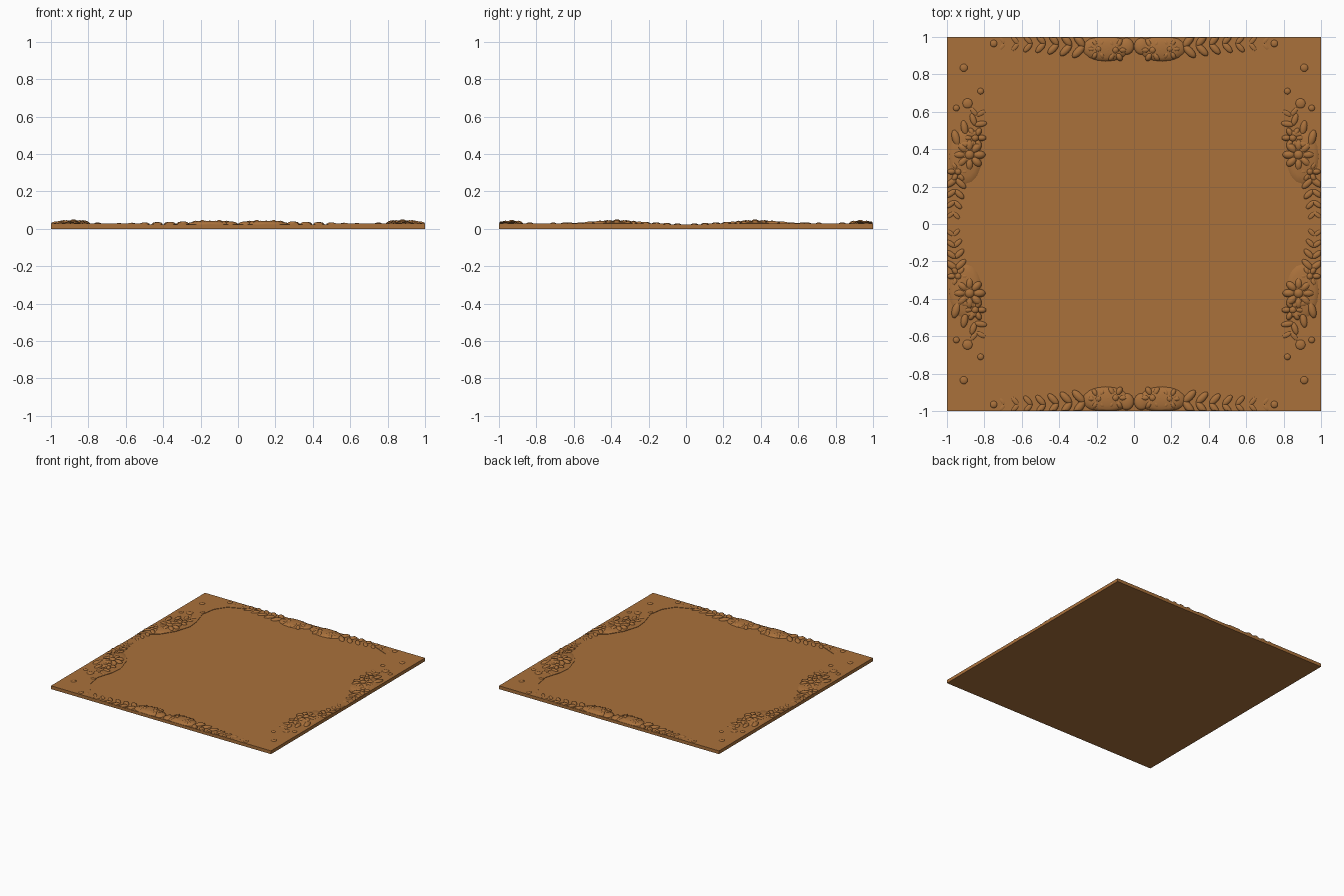
import bpy, bmesh, math
from mathutils import Matrix, Vector

if "Cube" in bpy.data.objects:
    bpy.data.objects.remove(bpy.data.objects["Cube"])

wood = bpy.data.materials.new("warm brown wood")
wood.diffuse_color = (0.40, 0.165, 0.044, 1)
wood.use_nodes = True
wood.node_tree.nodes["Principled BSDF"].inputs["Base Color"].default_value = wood.diffuse_color
BASE = 0.024


def finish(name, bm, smooth=True):
    # mirror the finished quarter into all four corners
    bmesh.ops.recalc_face_normals(bm, faces=bm.faces)
    me = bpy.data.meshes.new(name)
    bm.to_mesh(me)
    bm.free()
    ob = bpy.data.objects.new(name, me)
    bpy.context.collection.objects.link(ob)
    me.materials.append(wood)
    if smooth:
        for p in me.polygons:
            p.use_smooth = True
    return ob


def mirror_four(ob):
    m = ob.modifiers.new("four corners", "MIRROR")
    m.use_axis = (True, True, False)
    m.use_mirror_merge = False


def dome(bm, x, y, rx, ry, top, deg=0, floor=BASE):
    # low rounded lump with an open hidden underside, kept inside the tile edge
    r = bmesh.ops.create_uvsphere(bm, u_segments=16, v_segments=8, radius=1)
    vs = r["verts"]
    low = [v for v in vs if v.co.z < -0.01]
    bmesh.ops.delete(bm, geom=low, context="VERTS")
    vs = [v for v in vs if v.is_valid]
    mat = Matrix.Translation((x, y, floor)) @ Matrix.Rotation(math.radians(deg), 4, "Z")
    for v in vs:
        v.co = mat @ Vector((v.co.x * rx, v.co.y * ry, v.co.z * (top - floor)))
        v.co.x = max(0.0, min(v.co.x, 0.998))
        v.co.y = max(0.0, min(v.co.y, 0.998))


def rosette(bm, x, y, r, top, petals):
    for i in range(petals):
        a = 2 * math.pi * i / petals
        dome(bm, x + 0.6 * r * math.cos(a), y + 0.6 * r * math.sin(a),
             r * 0.42, r * 0.27, top - 0.004, math.degrees(a))
    dome(bm, x, y, r * 0.36, r * 0.36, top)


def leaves(bm, pts, size, h0, h1):
    # pairs of leaves shrinking along a path
    n = len(pts)
    for i, (x, y) in enumerate(pts):
        a, b = pts[max(0, i - 1)], pts[min(n - 1, i + 1)]
        d = math.degrees(math.atan2(b[1] - a[1], b[0] - a[0]))
        s = size * (1 - 0.5 * i / n)
        h = h0 + (h1 - h0) * i / (n - 1)
        for side in (-1, 1):
            t = math.radians(d + side * 50)
            dome(bm, x + 0.5 * s * math.cos(t), y + 0.5 * s * math.sin(t),
                 s * 0.6, s * 0.28, h, d + side * 50)


# flat tile
bm = bmesh.new()
bmesh.ops.create_cube(bm, size=1, matrix=Matrix.Translation((0, 0, BASE / 2))
                      @ Matrix.Diagonal((2, 2, BASE, 1)))
finish("tile", bm, False)

# slightly raised corner fields with a wavy inner outline
outline = [(1, 1), (0.5, 1), (0.6, 0.94), (0.72, 0.89), (0.78, 0.8), (0.8, 0.68),
           (0.76, 0.55), (0.75, 0.45), (0.79, 0.32), (0.86, 0.21), (1, 0.12)]
bm = bmesh.new()
face = bm.faces.new([bm.verts.new((x, y, BASE - 0.002)) for x, y in outline])
ext = bmesh.ops.extrude_face_region(bm, geom=[face])
for g in ext["geom"]:
    if isinstance(g, bmesh.types.BMVert):
        g.co.z = 0.027
mirror_four(finish("corner_field", bm, False))

# carving in the middle of the front and back edges
bm = bmesh.new()
dome(bm, 0.15, 0.94, 0.125, 0.07, 0.043)
rosette(bm, 0.1, 0.93, 0.065, 0.047, 6)
rosette(bm, 0.19, 0.935, 0.06, 0.047, 6)
dome(bm, 0.04, 0.95, 0.04, 0.045, 0.039)
leaves(bm, [(0.27, 0.95), (0.34, 0.955), (0.41, 0.96), (0.48, 0.965),
            (0.55, 0.965), (0.62, 0.965), (0.69, 0.965)], 0.075, 0.039, 0.029)
mirror_four(finish("edge_carving", bm))

# carving on the left and right sides
bm = bmesh.new()
dome(bm, 0.9, 0.36, 0.09, 0.15, 0.04)
rosette(bm, 0.88, 0.37, 0.085, 0.05, 8)
rosette(bm, 0.94, 0.28, 0.058, 0.043, 6)
rosette(bm, 0.85, 0.46, 0.06, 0.044, 6)
leaves(bm, [(0.94, 0.42), (0.9, 0.48), (0.85, 0.53), (0.84, 0.58)], 0.08, 0.042, 0.031)
leaves(bm, [(0.95, 0.24), (0.955, 0.18), (0.96, 0.12), (0.965, 0.06)], 0.065, 0.037, 0.028)
mirror_four(finish("side_carving", bm))

# small loose buds near the corners
bm = bmesh.new()
for x, y, r in [(0.91, 0.835, 0.022), (0.89, 0.645, 0.028), (0.95, 0.62, 0.018),
                (0.75, 0.965, 0.02), (0.82, 0.71, 0.018)]:
    dome(bm, x, y, r, r, 0.034)
mirror_four(finish("corner_buds", bm))
